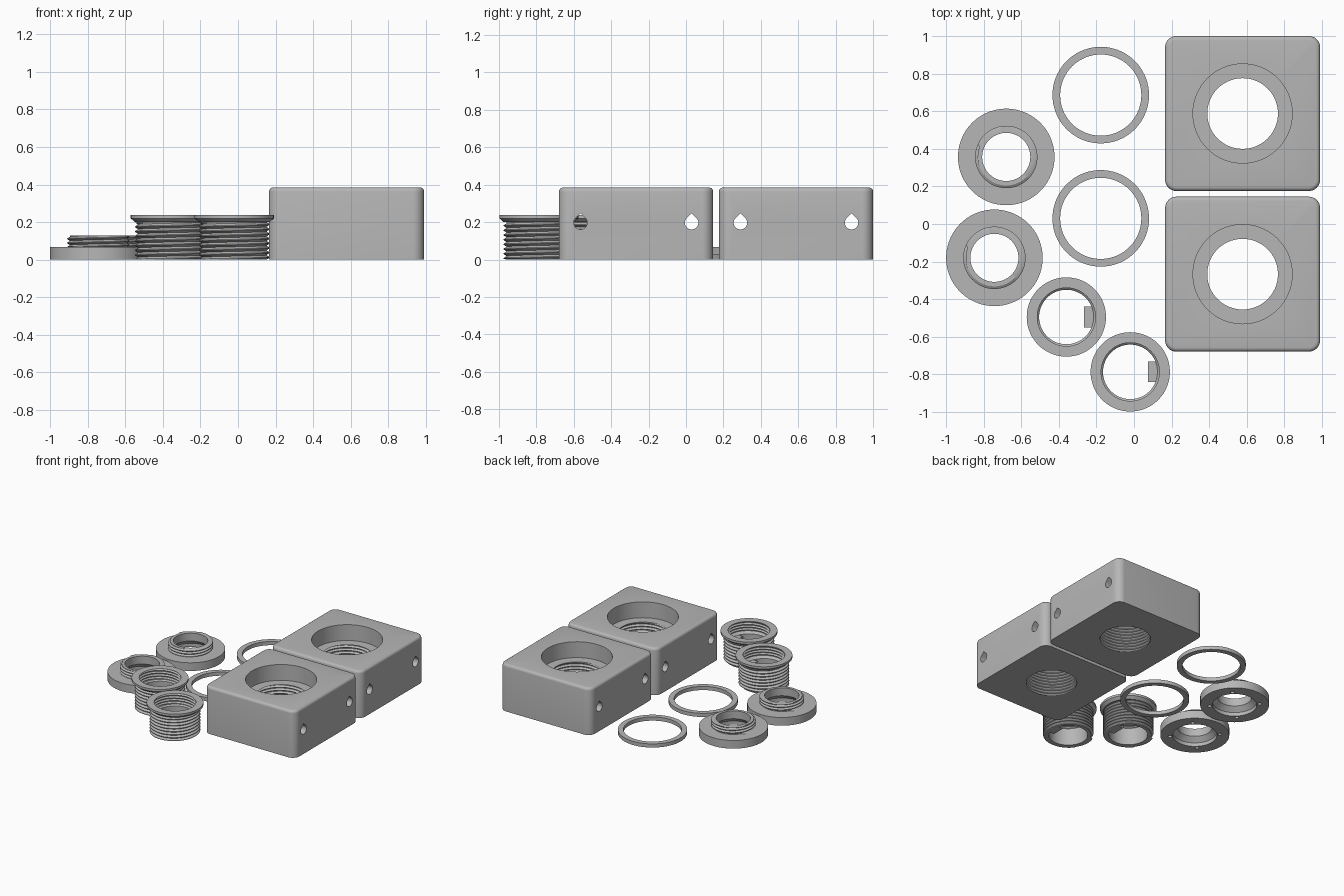
import bpy, bmesh, math
from mathutils import Vector, Matrix

if "Cube" in bpy.data.objects:
    bpy.data.objects.remove(bpy.data.objects["Cube"])

SEG = 72
grey = bpy.data.materials.new("plain grey")
grey.diffuse_color = (0.47, 0.47, 0.47, 1)
grey.use_nodes = True
grey.node_tree.nodes["Principled BSDF"].inputs["Base Color"].default_value = grey.diffuse_color


def finish(name, bm, loc=(0, 0, 0)):
    bmesh.ops.remove_doubles(bm, verts=bm.verts, dist=1e-5)
    bmesh.ops.recalc_face_normals(bm, faces=bm.faces)
    me = bpy.data.meshes.new(name)
    bm.to_mesh(me)
    bm.free()
    me.materials.append(grey)
    ob = bpy.data.objects.new(name, me)
    ob.location = loc
    bpy.context.collection.objects.link(ob)
    return ob


def activate(ob):
    bpy.ops.object.select_all(action='DESELECT')
    ob.select_set(True)
    bpy.context.view_layer.objects.active = ob


def smooth(ob):
    activate(ob)
    bpy.ops.object.shade_smooth_by_angle(angle=math.radians(32))


def cut(ob, cutter):
    activate(ob)
    mod = ob.modifiers.new("cut", 'BOOLEAN')
    mod.operation = 'DIFFERENCE'
    mod.solver = 'EXACT'
    mod.object = cutter
    bpy.ops.object.modifier_apply(modifier="cut")
    bpy.data.objects.remove(cutter, do_unlink=True)


def sweep(bm, point, count):
    """Skin point(i, turn) around the z axis."""
    rows = []
    for s in range(SEG + 1):
        a = 2 * math.pi * s / SEG
        row = []
        for i in range(count):
            r, z = point(i, s / SEG)
            row.append(bm.verts.new((r * math.cos(a), r * math.sin(a), z)))
        rows.append(row)
    for p, q in zip(rows, rows[1:]):
        for i in range(count - 1):
            ids = (p[i], q[i], q[i + 1], p[i + 1])
            if len({tuple(round(c, 5) for c in v.co) for v in ids}) > 2:
                bm.faces.new(ids)


def lathe(bm, profile):
    sweep(bm, lambda i, t: profile[i], len(profile))


def thread(bm, root, crest, z0, z1, pitch):
    """Helical thread wall that runs out to the root radius at both ends."""
    tooth = [(0.0, root), (0.42, crest), (0.58, crest)]
    turns = math.ceil((z1 - z0) / pitch) + 1

    def point(i, t):
        f, r = tooth[i % 3]
        z = z0 + pitch * (i // 3 - 1 + f + t)
        if z <= z0 + 1e-4:
            return root, z0
        if z >= z1 - 1e-4:
            return root, z1
        return r, z
    sweep(bm, point, turns * 3 + 1)


def box(bm, lo, hi):
    lo, hi = Vector(lo), Vector(hi)
    m = Matrix.Translation((lo + hi) / 2) @ Matrix.Diagonal((*(hi - lo), 1))
    bmesh.ops.create_cube(bm, size=1, matrix=m)


# Square blocks: rounded body, threaded stepped bore, two teardrop cross holes
H, S = 0.385, 0.4125
for k, cy in enumerate((0.588, -0.267)):
    loc = (0.578, cy, 0)
    bm = bmesh.new()
    box(bm, (-S, -S, 0), (S, S, H))
    up = [e for e in bm.edges if abs(e.verts[0].co.z - e.verts[1].co.z) > 0.1]
    bmesh.ops.bevel(bm, geom=up, offset=0.06, segments=8, profile=0.5, affect='EDGES')
    top = [e for e in bm.edges if all(v.co.z > H - 1e-4 for v in e.verts)]
    bmesh.ops.bevel(bm, geom=top, offset=0.022, segments=4, profile=0.5, affect='EDGES')
    block = finish(f"block_{k + 1}", bm, loc)

    bm = bmesh.new()
    lathe(bm, [(0, -0.05), (0.188, -0.05), (0.188, 0)])
    thread(bm, 0.188, 0.204, 0, 0.255, 0.025)
    lathe(bm, [(0.188, 0.255), (0.264, 0.255), (0.264, 0.45), (0, 0.45)])
    cut(block, finish("bore_cutter", bm, loc))

    for side in (-1, 1):
        bm = bmesh.new()
        r, n = 0.036, 24
        outline = [(0, r * math.sqrt(2))]
        for i in range(n + 1):
            a = math.radians(135 + 270 * i / n)
            outline.append((r * math.cos(a), r * math.sin(a)))
        f = bm.faces.new([bm.verts.new((-0.5, y, z)) for y, z in outline])
        ext = bmesh.ops.extrude_face_region(bm, geom=[f])
        bmesh.ops.translate(bm, vec=(1, 0, 0),
                            verts=[v for v in ext['geom'] if isinstance(v, bmesh.types.BMVert)])
        cut(block, finish("teardrop_cutter", bm, (0.578, cy + side * 0.297, 0.197)))
    smooth(block)

# Flat washers
for k, y in enumerate((0.686, 0.03)):
    bm = bmesh.new()
    lathe(bm, [(0.216, 0), (0.257, 0), (0.257, 0.03), (0.216, 0.03), (0.216, 0)])
    smooth(finish(f"washer_{k + 1}", bm, (-0.177, y, 0)))

# Flanged caps: wide disc, threaded collar, recess and four wrench holes below
for k, (x, y) in enumerate(((-0.68, 0.357), (-0.743, -0.18))):
    bm = bmesh.new()
    lathe(bm, [(0.152, 0.067), (0.257, 0.067), (0.257, 0), (0.165, 0), (0.165, 0.03),
               (0.128, 0.066), (0.128, 0.13), (0.152, 0.13)])
    thread(bm, 0.152, 0.166, 0.067, 0.13, 0.022)
    cap = finish(f"flanged_cap_{k + 1}", bm, (x, y, 0))
    for i in range(4):
        a = math.radians(45 + 90 * i)
        bm = bmesh.new()
        bmesh.ops.create_cone(bm, cap_ends=True, segments=16, radius1=0.015,
                              radius2=0.015, depth=0.06)
        cut(cap, finish("wrench_cutter", bm,
                        (x + 0.187 * math.cos(a), y + 0.187 * math.sin(a), 0)))
    smooth(cap)

# Threaded sleeves: flared rim, thread outside and inside the mouth, key tab
for k, (x, y) in enumerate(((-0.36, -0.495), (-0.02, -0.787))):
    bm = bmesh.new()
    thread(bm, 0.172, 0.188, 0, 0.2, 0.025)
    lathe(bm, [(0.172, 0.2), (0.188, 0.2), (0.211, 0.22), (0.211, 0.238), (0.155, 0.238)])
    thread(bm, 0.155, 0.166, 0.15, 0.238, 0.022)
    lathe(bm, [(0.155, 0.15), (0.145, 0.14), (0.145, 0), (0.172, 0)])
    smooth(finish(f"threaded_sleeve_{k + 1}", bm, (x, y, 0)))
    bm = bmesh.new()
    box(bm, (0.095, -0.055, 0), (0.15, 0.055, 0.14))
    finish(f"key_tab_{k + 1}", bm, (x, y, 0))
